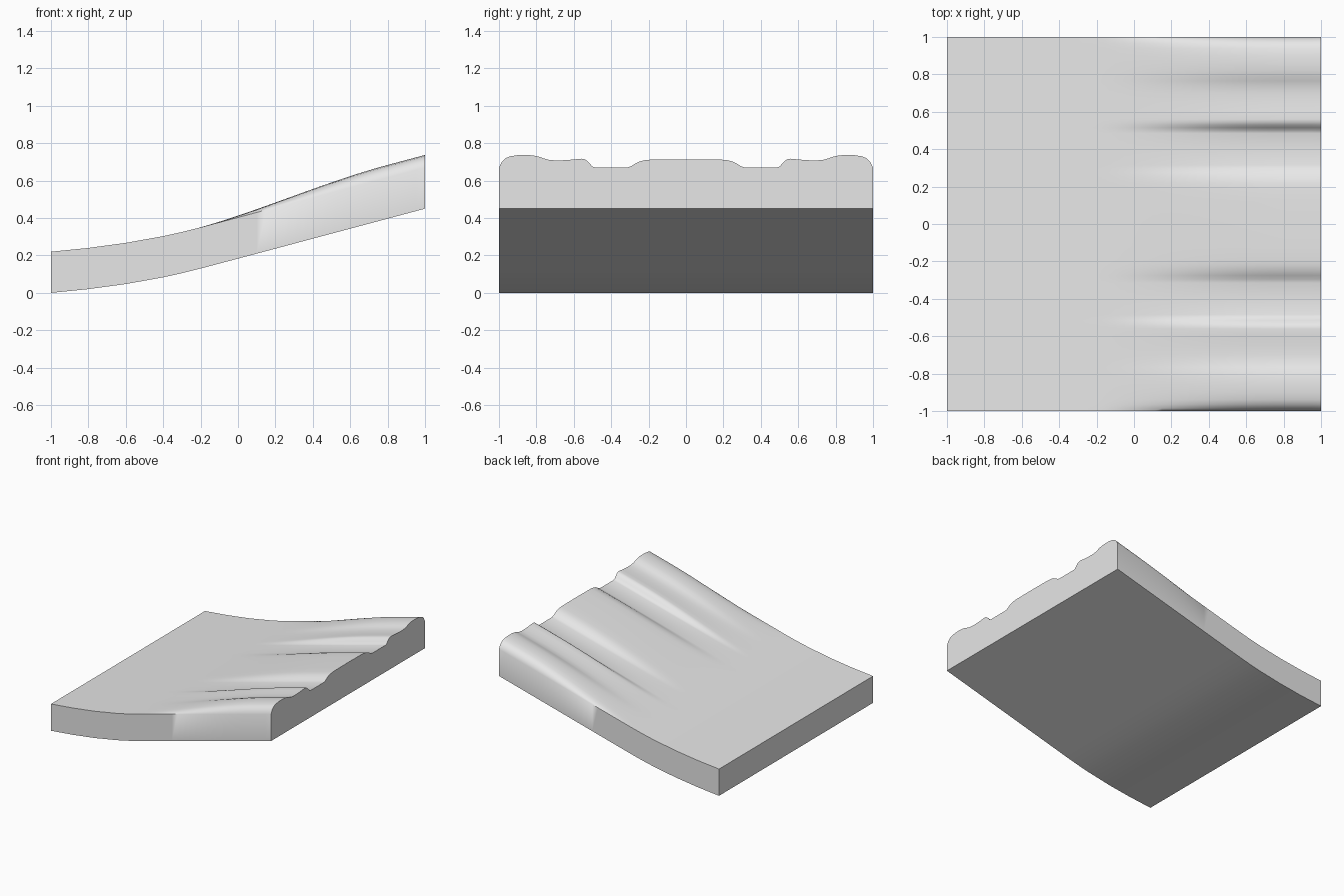
import bpy, bmesh, math

if "Cube" in bpy.data.objects:
    bpy.data.objects.remove(bpy.data.objects["Cube"])

THICKNESS = 0.22

# Slab underside: gentle curve that becomes a straight ramp
UNDERSIDE = [(-1, 0), (-0.8, 0.02), (-0.6, 0.047), (-0.4, 0.083),
             (-0.3, 0.105), (-0.2, 0.13), (0, 0.183), (1, 0.45)]

# Half cross-section of the ridges at the high end: distance from centre, height
RIDGES = [(0, .044), (.12, .043), (.19, .042), (.22, .039), (.25, .032),
          (.275, .019), (.295, .006), (.315, 0), (.4, 0), (.485, 0),
          (.5, .005), (.515, .021), (.53, .037), (.545, .045), (.56, .047),
          (.6, .043), (.65, .039), (.7, .038), (.74, .042), (.765, .05),
          (.79, .059), (.82, .065), (.86, .067), (.9, .066), (.94, .06),
          (.965, .05), (.985, .03), (1, 0)]


def underside(x):
    for (x0, z0), (x1, z1) in zip(UNDERSIDE, UNDERSIDE[1:]):
        if x <= x1 + 1e-6:
            return z0 + (z1 - z0) * (x - x0) / (x1 - x0)


def fade(x):
    """Ridges grow smoothly out of the flat part of the slab."""
    t = min(max((x + 0.25) / 1.05, 0), 1)
    return t * t * (3 - 2 * t)


grey = bpy.data.materials.new("light grey")
grey.diffuse_color = (0.8, 0.8, 0.8, 1)
grey.use_nodes = True
grey.node_tree.nodes["Principled BSDF"].inputs["Base Color"].default_value = grey.diffuse_color

# Ridged slab: one closed cross-section ring per station along x
half = RIDGES[1:]
section = [(-y, h) for y, h in reversed(half)] + RIDGES
stations = [-1, -0.8, -0.6, -0.4, -0.3] + [-0.2 + 0.05 * i for i in range(25)]

bm = bmesh.new()
rings = []
for x in stations:
    z = underside(x)
    ring = [bm.verts.new((x, y, z + THICKNESS + h * fade(x))) for y, h in section]
    ring += [bm.verts.new((x, 1, z)), bm.verts.new((x, -1, z))]
    rings.append(ring)

for a, b in zip(rings, rings[1:]):
    n = len(a)
    for i in range(n):
        j = (i + 1) % n
        bm.faces.new((a[i], b[i], b[j], a[j]))
# End walls
bm.faces.new(rings[0])
bm.faces.new(rings[-1][::-1])
bmesh.ops.recalc_face_normals(bm, faces=bm.faces)

mesh = bpy.data.meshes.new("ridged_slab")
bm.to_mesh(mesh)
bm.free()
mesh.materials.append(grey)
slab = bpy.data.objects.new("ridged_slab", mesh)
bpy.context.collection.objects.link(slab)

bpy.context.view_layer.objects.active = slab
slab.select_set(True)
bpy.ops.object.shade_smooth_by_angle(angle=math.radians(60))
